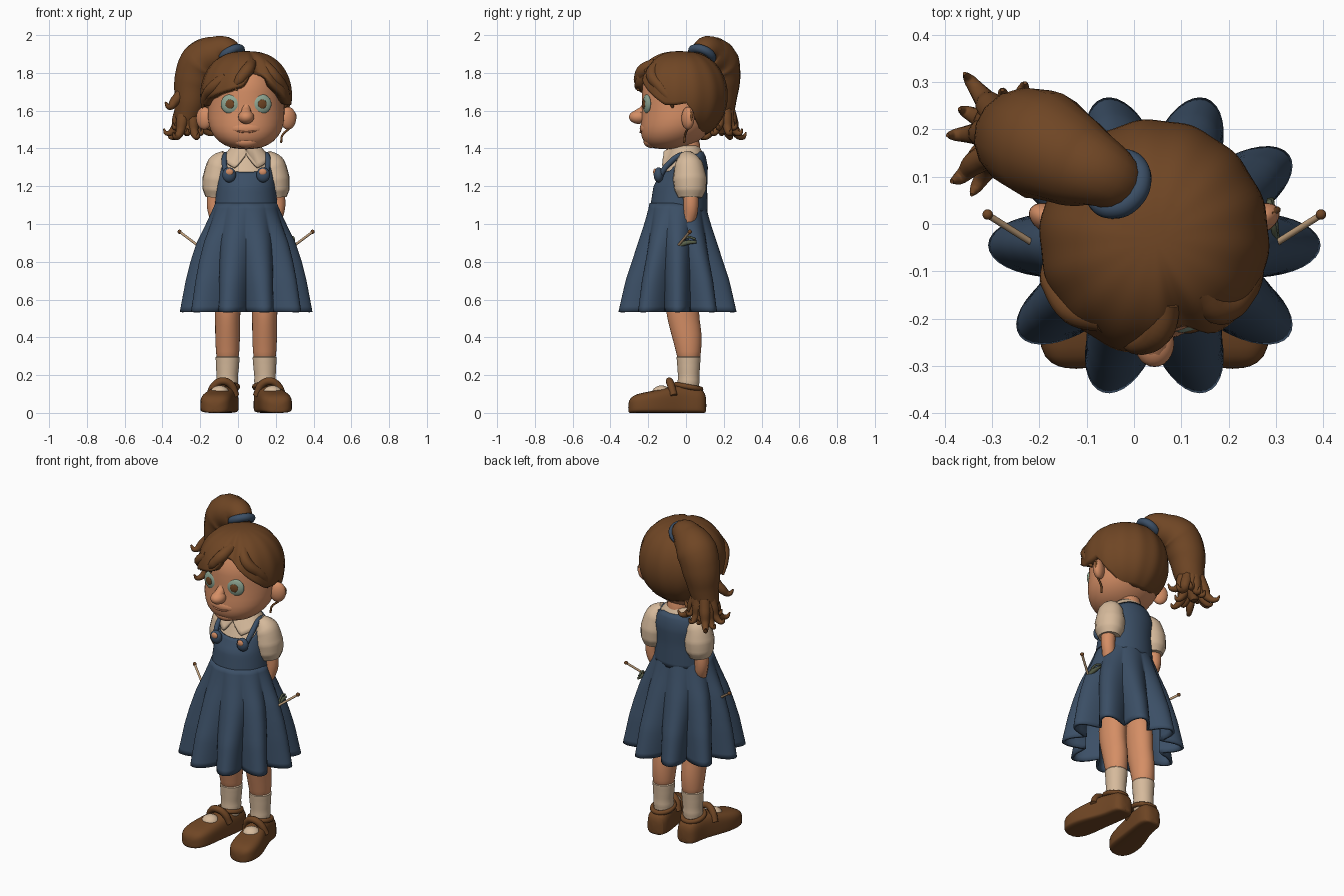
import bpy, bmesh, math, random
from mathutils import Vector

random.seed(4)
CX = 0.043  # body centre line
old = bpy.data.objects.get("Cube")
if old:
    bpy.data.objects.remove(old, do_unlink=True)
made = []


def material(name, *rgb):
    m = bpy.data.materials.new(name)
    m.use_nodes = True
    m.diffuse_color = (*rgb, 1)
    m.node_tree.nodes["Principled BSDF"].inputs["Base Color"].default_value = (*rgb, 1)
    return m


skin = material("skin", 0.66, 0.27, 0.13)
brown = material("brown hair and leather", 0.16, 0.061, 0.018)
denim = material("denim blue", 0.044, 0.078, 0.132)
cream = material("cream cloth", 0.67, 0.49, 0.33)
eye_green = material("eye green", 0.27, 0.38, 0.29)
lip = material("lip", 0.48, 0.18, 0.085)
wood = material("pale wood", 0.50, 0.33, 0.19)
olive = material("olive", 0.10, 0.12, 0.07)


def finish(name, mesh, mat):
    mesh.materials.clear()
    mesh.materials.append(mat)
    ob = bpy.data.objects.new(name, mesh)
    bpy.context.collection.objects.link(ob)
    made.append(ob)
    return ob


def interp(x, table):
    """Blend the rows of a table whose first column is the key."""
    for a, b in zip(table, table[1:]):
        if x <= b[0]:
            t = max(0, (x - a[0]) / (b[0] - a[0]))
            return [p + (q - p) * t for p, q in zip(a[1:], b[1:])]
    return list(table[-1][1:])


def surface(name, mat, fn, nu, nv, thick=0, smooth=0, caps=False):
    """Closed-around surface: fn(angle from the front, 0..1 along) -> point."""
    bm = bmesh.new()
    rows = [[bm.verts.new(fn(-math.pi + math.tau * i / nu, j / nv)) for i in range(nu)]
            for j in range(nv + 1)]
    for a, b in zip(rows, rows[1:]):
        for i in range(nu):
            k = (i + 1) % nu
            bm.faces.new((a[i], a[k], b[k], b[i]))
    if caps:
        bm.faces.new(rows[0])
        bm.faces.new(rows[-1])
    bmesh.ops.remove_doubles(bm, verts=bm.verts, dist=1e-5)
    bmesh.ops.recalc_face_normals(bm, faces=bm.faces)
    mesh = bpy.data.meshes.new(name)
    bm.to_mesh(mesh)
    bm.free()
    ob = finish(name, mesh, mat)
    if thick:
        mod = ob.modifiers.new("thickness", "SOLIDIFY")
        mod.thickness, mod.offset = thick, -1
    if smooth:
        mod = ob.modifiers.new("smooth", "SUBSURF")
        mod.levels = mod.render_levels = smooth
    return ob


def loft(name, mat, rings, sides=24):
    """Stack of ellipses, each (z, centre x, centre y, radius x, radius y)."""
    def point(a, v):
        z, x, y, rx, ry = rings[round(v * (len(rings) - 1))]
        return (x + rx * math.sin(a), y - ry * math.cos(a), z)
    return surface(name, mat, point, sides, len(rings) - 1, smooth=1, caps=True)


def ball(name, mat, centre, radii, turn=0):
    bm = bmesh.new()
    bmesh.ops.create_uvsphere(bm, u_segments=24, v_segments=14, radius=1)
    mesh = bpy.data.meshes.new(name)
    bm.to_mesh(mesh)
    bm.free()
    ob = finish(name, mesh, mat)
    ob.location, ob.scale = centre, radii
    ob.rotation_euler.z = turn
    return ob


def tube(name, mat, points, sides=3, closed=False):
    """Round tube through (x, y, z, radius) points."""
    cu = bpy.data.curves.new(name, "CURVE")
    cu.dimensions, cu.bevel_depth, cu.bevel_resolution = "3D", 1, sides
    cu.resolution_u, cu.use_fill_caps = 6, True
    sp = cu.splines.new("BEZIER")
    sp.bezier_points.add(len(points) - 1)
    sp.use_cyclic_u = closed
    for bp, p in zip(sp.bezier_points, points):
        bp.co, bp.radius = p[:3], p[3]
        bp.handle_left_type = bp.handle_right_type = "AUTO"
    tmp = bpy.data.objects.new("tmp", cu)
    bpy.context.collection.objects.link(tmp)
    dg = bpy.context.evaluated_depsgraph_get()
    mesh = bpy.data.meshes.new_from_object(tmp.evaluated_get(dg))
    bpy.data.objects.remove(tmp, do_unlink=True)
    return finish(name, mesh, mat)


# Head, neck, nose, chin and mouth
loft("head", skin, [(1.395, CX, -.1, .05, .06), (1.415, CX, -.09, .12, .12), (1.46, CX, -.07, .172, .17),
                    (1.52, CX, -.045, .202, .198), (1.6, CX, -.02, .205, .212), (1.7, CX, -.012, .2, .224),
                    (1.8, CX, -.01, .19, .218), (1.87, CX, 0, .1, .1)], 32)
loft("neck", skin, [(1.3, CX, .01, .07, .07), (1.36, CX, .01, .065, .065), (1.48, CX, .01, .07, .07)])
ball("nose", skin, (CX, -.252, 1.566), (.042, .05, .036))
tube("nose_bridge", skin, [(CX, -.2, 1.67, .02), (CX, -.22, 1.61, .024), (CX, -.255, 1.575, .032)])
ball("chin", skin, (CX, -.185, 1.437), (.065, .04, .034))
ball("muzzle", skin, (CX, -.185, 1.505), (.1, .06, .05))
tube("mouth", lip, [(CX - .06, -.228, 1.497, .003), (CX - .03, -.239, 1.489, .005), (CX, -.242, 1.486, .005),
                    (CX + .03, -.239, 1.489, .005), (CX + .06, -.228, 1.497, .003)])

# Hair cap, parted at the front
HAIRLINE = [(-180, 1.47), (-125, 1.48), (-108, 1.56), (-96, 1.64), (-75, 1.62), (-60, 1.66), (-30, 1.70),
            (-5, 1.73), (10, 1.82), (25, 1.79), (45, 1.71), (70, 1.63), (85, 1.63), (98, 1.64),
            (112, 1.55), (130, 1.48), (180, 1.47)]


def hair_point(a, v):
    edge = interp(math.degrees(a), HAIRLINE)[0]
    phi = v * math.acos((edge - 1.68) / .235)
    part = math.exp(-((a - .33) / .16) ** 2) * max(0, math.sin(2 * phi))
    r = math.sin(phi) ** .8 * (1 + .008 * math.sin(14 * a)) - .1 * part
    return (CX + .242 * r * math.sin(a), -.03 - .25 * r * math.cos(a), 1.68 + .235 * math.cos(phi))


surface("hair", brown, hair_point, 96, 24, thick=.05)
tube("fringe_centre", brown, [(.07, -.16, 1.85, .03), (.05, -.225, 1.815, .034), (.01, -.248, 1.765, .03),
                              (-.015, -.25, 1.725, .014), (-.005, -.256, 1.705, .004)])
tube("fringe_right", brown, [(-.06, -.2, 1.78, .03), (-.13, -.18, 1.725, .032), (-.175, -.12, 1.67, .024),
                             (-.19, -.09, 1.615, .006)])
tube("fringe_left", brown, [(.13, -.14, 1.85, .03), (.18, -.18, 1.795, .034), (.235, -.13, 1.72, .032),
                            (.255, -.08, 1.65, .02), (.25, -.07, 1.615, .005)])

# Ponytail with curled ends and a hair tie
tube("ponytail", brown, [(-.03, .08, 1.87, .05), (-.055, .1, 1.915, .07), (-.12, .13, 1.9, .097),
                         (-.19, .165, 1.855, .117), (-.23, .18, 1.76, .108), (-.25, .18, 1.65, .088),
                         (-.27, .185, 1.56, .068), (-.28, .19, 1.48, .02)], 6)
CURL = [(.03, 1.63, .034), (.05, 1.56, .032), (.07, 1.5, .022), (.105, 1.48, .013), (.12, 1.505, .004)]
for i in range(13):
    a = math.tau * i / 13 + .3
    reach = random.uniform(.7, 1.2) if i % 4 else 1.3
    lift = random.choice((0, -.02, .03))
    d = Vector((math.cos(a), math.sin(a), 0))
    tube("ponytail_curl", brown, [(*(Vector((-.262, .195, z + lift)) + d * out * reach), r) for out, z, r in CURL])
tube("ponytail_side_curl", brown, [(-.28, .15, 1.72, .03), (-.335, .13, 1.65, .026), (-.365, .1, 1.62, .016),
                                   (-.385, .09, 1.645, .005)])
axis = Vector((-.45, .35, .8)).normalized()
u = axis.orthogonal().normalized()
w = axis.cross(u)
tie = [Vector((-.035, .085, 1.898)) + .055 * (u * math.cos(math.tau * i / 8) + w * math.sin(math.tau * i / 8))
       for i in range(8)]
tube("hair_tie", denim, [(*p, .023) for p in tie], 4, True)

# Blouse torso, collar and pinafore bodice
TORSO = [(1.06, -.04, .165, .15), (1.2, -.03, .152, .138), (1.3, 0, .148, .112),
         (1.36, .005, .125, .095), (1.405, .005, .07, .07)]
loft("blouse", cream, [(z, CX, y, rx * .95, ry * .93) for z, y, rx, ry in TORSO], 32)
BIB = [(0, 1.275), (48, 1.28), (62, 1.325), (95, 1.34), (125, 1.37), (145, 1.385), (180, 1.385)]


def bodice_point(a, v):
    z = 1.06 + v * (interp(abs(math.degrees(a)), BIB)[0] - 1.06)
    y, rx, ry = interp(z, TORSO)
    return (CX + (rx + .004) * math.sin(a), y - (ry + .004) * math.cos(a), z)


def collar_point(a, v):
    flap, flare = interp(abs(math.degrees(a)), [(0, .03, .05), (5, .05, .052), (24, .115, .07),
                                                (60, .075, .06), (110, .05, .035), (180, .045, .025)])
    r = .068 + flare * v
    return (CX + r * math.sin(a) * 1.1, -r * math.cos(a), 1.415 - flap * v)


surface("bodice", denim, bodice_point, 72, 12, thick=.01)
surface("collar", cream, collar_point, 72, 5, thick=.012)

# Pleated skirt
SKIRT = [(.53, .352, .328), (.7, .32, .287), (.8, .295, .252), (.9, .262, .218), (1, .213, .182),
         (1.06, .185, .163), (1.11, .163, .148)]


def skirt_point(a, v):
    z = 1.11 - .575 * v
    rx, ry = interp(z, SKIRT)
    fold = 1 - abs(math.cos(5 * (a - math.pi / 2)))
    k = 1 - .33 * v ** .9 * fold
    return (CX + rx * k * math.sin(a), -.045 - ry * k * math.cos(a), z)


surface("skirt", denim, skirt_point, 160, 20, thick=.015)

# Foot outline rows: y, centre offset, half width, height
SHOE = [(-.306, .165, .02, .05), (-.296, .165, .055, .08), (-.265, .163, .08, .1), (-.2, .157, .088, .113),
        (-.13, .145, .082, .125), (-.06, .125, .073, .145), (0, .11, .066, .145), (.06, .103, .066, .135),
        (.095, .102, .056, .12), (.108, .102, .025, .08)]

for s in (-1, 1):
    side = "left" if s > 0 else "right"

    def X(off):
        return CX + s * off

    # Face details
    ball(side + "_ear", skin, (X(.222), .01, 1.56), (.046, .03, .06), s * .5)
    ball(side + "_eye", eye_green, (X(.085), -.207, 1.635), (.051, .018, .051), s * .28)
    ball(side + "_iris", brown, (X(.086), -.223, 1.635), (.024, .006, .024), s * .28)

    # Puffed sleeve, arm, strap and button
    sleeve = tube(side + "_sleeve", cream, [(X(.1), .0, 1.365, .035), (X(.135), .012, 1.315, .07),
                  (X(.148), .018, 1.24, .083), (X(.153), .02, 1.18, .078), (X(.155), .02, 1.14, .06)], 5)
    sleeve.scale.y = 1.08
    tube(side + "_arm", skin, [(X(.155), .02, 1.2, .042), (X(.168), .026, 1.1, .04),
                               (X(.155), .016, 1.03, .036), (X(.125), -.03, .95, .03)], 4)
    tube(side + "_strap", denim, [(X(.1), -.14, 1.25, .014), (X(.115), -.095, 1.315, .015),
                                  (X(.108), -.02, 1.366, .015), (X(.088), .06, 1.355, .014)])
    ball(side + "_button", denim, (X(.09), -.145, 1.26), (.036, .026, .04))
    ball(side + "_button_patch", skin, (X(.088), -.164, 1.275), (.02, .01, .018))

    # Leg and sock
    loft(side + "_leg", skin, [(.25, X(.098), .015, .055, .056), (.32, X(.098), .015, .063, .066),
         (.42, X(.098), .003, .067, .083), (.5, X(.098), -.015, .066, .085), (.56, X(.098), -.02, .07, .09),
         (.75, X(.09), -.02, .075, .09)])
    loft(side + "_sock", cream, [(.08, X(.1), .01, .055, .06), (.15, X(.1), .012, .054, .056),
         (.165, X(.1), .014, .06, .06), (.19, X(.1), .014, .055, .056), (.23, X(.099), .014, .061, .06),
         (.27, X(.098), .014, .062, .062), (.298, X(.098), .014, .066, .066), (.302, X(.098), .014, .058, .06)])

    # Shoe, sock showing at the instep, and strap
    def shoe_point(a, v):
        y, off, wide, high = SHOE[round(v * (len(SHOE) - 1))]
        c, h = math.sin(a), math.cos(a)
        across = math.copysign(abs(c) ** .6, c) * wide
        rise = (high - .036) * h ** .6 if h > 0 else -.036 * abs(h) ** .4
        return (X(off) + across, y, .036 + rise)

    surface(side + "_shoe", brown, shoe_point, 32, len(SHOE) - 1, smooth=1, caps=True)
    ball(side + "_instep", cream, (X(.14), -.13, .105), (.05, .05, .04))
    tube(side + "_shoe_strap", brown, [(X(.055), -.065, .09, .02), (X(.08), -.08, .148, .02),
         (X(.125), -.088, .168, .02), (X(.165), -.08, .148, .02), (X(.195), -.065, .09, .02)])
    tube(side + "_shoe_collar", brown, [(X(.103) + .058 * math.sin(t), .012 - .066 * math.cos(t),
         .138 + .012 * math.cos(t), .014) for t in (math.tau * i / 8 for i in range(8))], 2, True)

    # Knitting needle with a knob
    tube(side + "_needle", wood, [(X(.25), -.045, .882, .007), (X(.35), .018, .957, .007)], 2)
    ball(side + "_needle_knob", brown, (X(.352), .02, .959), (.011, .011, .011))

# Small clip at the left needle and a dangling wisp below the left ear
tube("clip", olive, [(.3, -.04, .882, .009), (.292, .0, .9, .013), (.288, .055, .905, .007)], 2)
tube("clip_arm", olive, [(.3, -.04, .885, .006), (.292, .01, .93, .006), (.285, .05, .92, .006)], 2)
tube("ear_wisp", brown, [(.285, .02, 1.6, .01), (.303, .03, 1.57, .007), (.275, .01, 1.51, .006),
                         (.235, -.005, 1.47, .006), (.228, -.01, 1.43, .006)], 2)

for ob in bpy.context.selected_objects:
    ob.select_set(False)
for ob in made:
    ob.select_set(True)
bpy.context.view_layer.objects.active = made[0]
bpy.ops.object.shade_smooth_by_angle(angle=math.radians(50))
